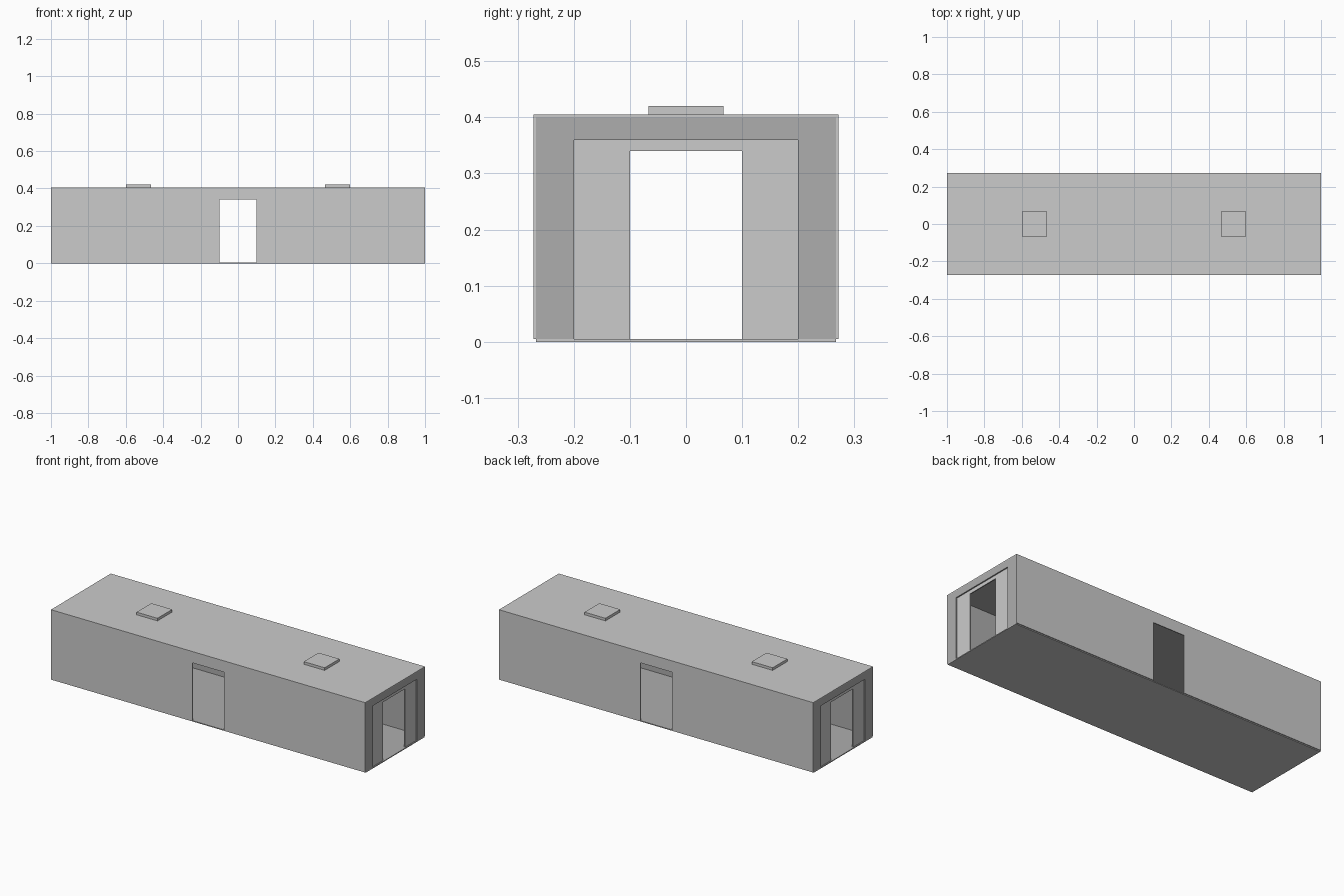
import bpy, bmesh, math
from mathutils import Matrix, Vector

if "Cube" in bpy.data.objects:
    bpy.data.objects.remove(bpy.data.objects["Cube"])


def material(name, value):
    m = bpy.data.materials.new(name)
    m.diffuse_color = (value, value, value, 1)
    m.use_nodes = True
    m.node_tree.nodes["Principled BSDF"].inputs["Base Color"].default_value = m.diffuse_color
    return m


LIGHT = material("light_grey", 0.60)
DARK = material("dark_grey", 0.42)

BASE, TOP = 0.005, 0.405      # top of floor slab, top of roof
HALF_Y, SKIN = 0.272, 0.005   # outer half width, wall thickness


def finish(name, bm, base, inner_dir=None):
    """Make the object; faces along inner_dir get the dark interior colour."""
    bmesh.ops.recalc_face_normals(bm, faces=bm.faces[:])
    bm.normal_update()
    for f in bm.faces:
        if inner_dir is not None and f.normal.dot(inner_dir) > 0.9:
            f.material_index = 1
    me = bpy.data.meshes.new(name)
    bm.to_mesh(me)
    bm.free()
    me.materials.append(base)
    me.materials.append(DARK)
    ob = bpy.data.objects.new(name, me)
    bpy.context.collection.objects.link(ob)
    return ob


def box(name, lo, hi, base, inner_dir=None):
    lo, hi = Vector(lo), Vector(hi)
    bm = bmesh.new()
    mat = Matrix.Translation((lo + hi) / 2) @ Matrix.Diagonal((*(hi - lo), 1))
    bmesh.ops.create_cube(bm, size=1, matrix=mat)
    return finish(name, bm, base, inner_dir)


def arch(name, half, top, hole_half, hole_top, near, far, angle, base):
    """Wall with a doorway, drawn facing -y at depth near..far, then turned about z."""
    pts = [(-half, BASE), (-half, top), (half, top), (half, BASE),
           (hole_half, BASE), (hole_half, hole_top),
           (-hole_half, hole_top), (-hole_half, BASE)]
    bm = bmesh.new()
    face = bm.faces.new([bm.verts.new((x, -far, z)) for x, z in pts])
    ext = bmesh.ops.extrude_face_region(bm, geom=[face])
    moved = [v for v in ext["geom"] if isinstance(v, bmesh.types.BMVert)]
    bmesh.ops.translate(bm, verts=moved, vec=(0, far - near, 0))
    rot = Matrix.Rotation(angle, 4, "Z")
    bmesh.ops.transform(bm, matrix=rot, verts=bm.verts[:])
    return finish(name, bm, base, rot @ Vector((0, 1, 0)))


# floor slab and roof
box("floor", (-1, -HALF_Y + SKIN, 0), (1, HALF_Y - SKIN, BASE), LIGHT, Vector((0, 0, 1)))
box("roof", (-1, -HALF_Y, TOP - SKIN), (1, HALF_Y, TOP), LIGHT, Vector((0, 0, -1)))

# long side walls with a central doorway
for side, angle in (("front", 0), ("back", math.pi)):
    arch(side + "_wall", 1, TOP - SKIN, 0.1, 0.34,
         HALF_Y - SKIN, HALF_Y, angle, LIGHT)

# ends: dark frame with a slightly recessed light door panel
for side, angle in (("right", math.pi / 2), ("left", -math.pi / 2)):
    arch(side + "_end_frame", HALF_Y - SKIN, TOP - SKIN, 0.2, 0.36,
         0.987, 1.0, angle, DARK)
    arch(side + "_door_panel", 0.2, 0.36, 0.1, 0.34,
         0.987, 0.993, angle, LIGHT)

# roof hatches
for side, x in (("left", -0.532), ("right", 0.532)):
    box(side + "_roof_hatch", (x - 0.0665, -0.067, TOP), (x + 0.0665, 0.067, 0.42), LIGHT)
